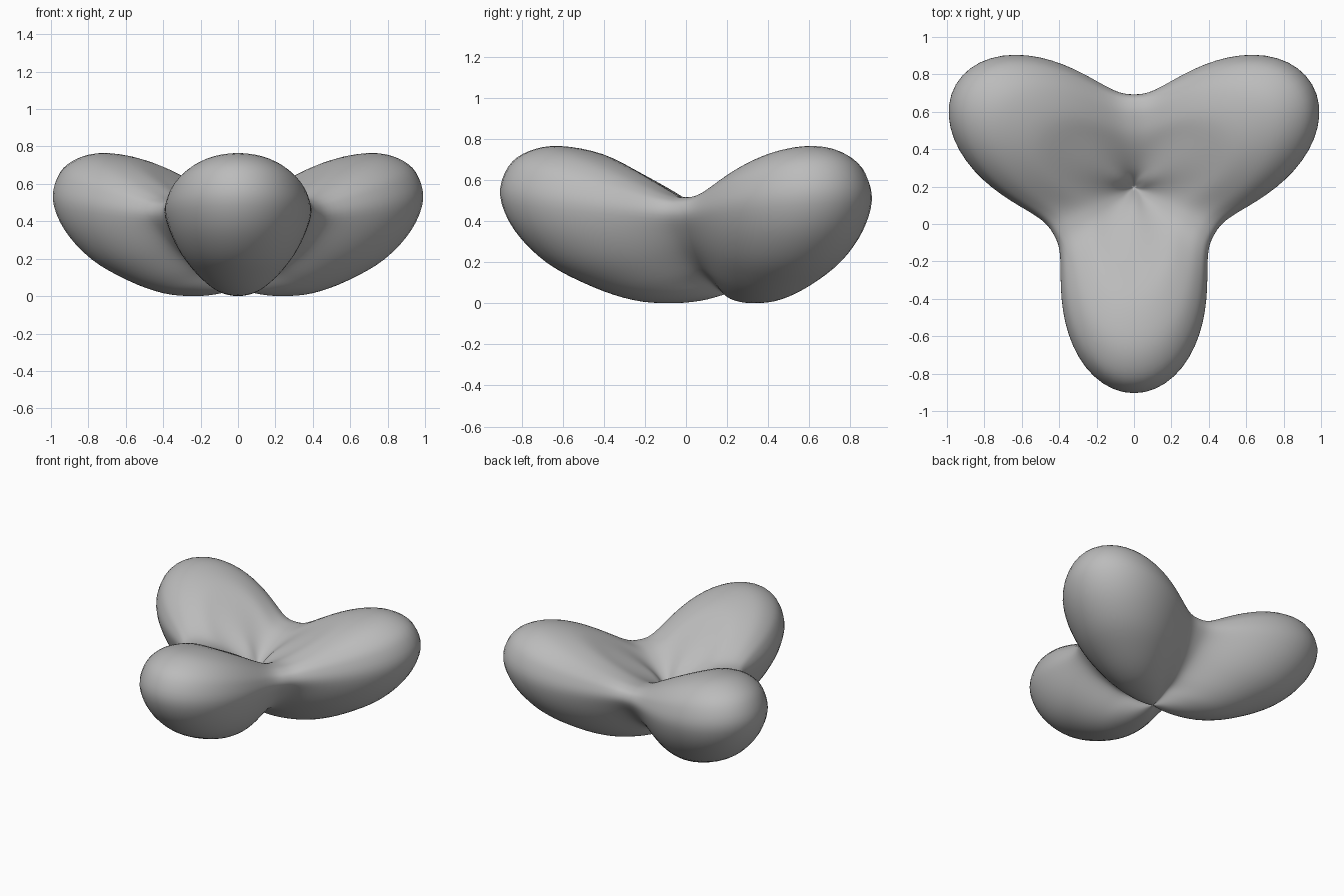
import bpy, bmesh
from math import cos, sin, pi, radians
from mathutils import Vector

if "Cube" in bpy.data.objects:
    bpy.data.objects.remove(bpy.data.objects["Cube"])

# Radius and height, from the bottom pole over the outside to the top pit
LOBE = [(0, .05), (.12, .018), (.27, .005), (.45, .02), (.65, .085), (.87, .2),
        (1.03, .36), (1.1, .53), (1.06, .67), (.96, .745), (.81, .77),
        (.6, .73), (.4, .63), (.2, .515), (.08, .42), (0, .29)]
VALLEY = [(0, .05), (.04, .06), (.09, .08), (.15, .11), (.25, .16), (.36, .25),
          (.44, .34), (.495, .43), (.485, .49), (.44, .515), (.38, .52),
          (.29, .505), (.2, .465), (.1, .4), (.04, .34), (0, .29)]
CENTRE_Y = 0.2
SEGMENTS = 120
STEPS = 4


def smooth_profile(points):
    """Catmull-Rom curve through the points."""
    p = [Vector(q) for q in points]
    p = [2 * p[0] - p[1]] + p + [2 * p[-1] - p[-2]]
    out = []
    for a, b, c, d in zip(p, p[1:], p[2:], p[3:]):
        for i in range(STEPS):
            t = i / STEPS
            out.append(b + 0.5 * t * (c - a + t * (2 * a - 5 * b + 4 * c - d
                       + t * (3 * (b - c) + d - a))))
    return out + [p[-2]]


lobe, valley = smooth_profile(LOBE), smooth_profile(VALLEY)
bm = bmesh.new()

# Rings that swing between the lobe and valley profiles three times per turn,
# with fuller lobes towards the bottom
rings = []
for k, (ridge, dip) in enumerate(zip(lobe[1:-1], valley[1:-1])):
    power = 1 + 0.25 * min(1, 2 * k / len(lobe)) ** 2
    ring = []
    for i in range(SEGMENTS):
        a = 2 * pi * i / SEGMENTS
        weight = (cos(1.5 * a) ** 2) ** power
        r, z = dip.lerp(ridge, weight)
        turn = a - pi / 2
        ring.append(bm.verts.new((r * cos(turn), CENTRE_Y + r * sin(turn), z)))
    rings.append(ring)

bottom = bm.verts.new((0, CENTRE_Y, lobe[0].y))
top = bm.verts.new((0, CENTRE_Y, lobe[-1].y))
for i in range(SEGMENTS):
    j = (i + 1) % SEGMENTS
    for low, high in zip(rings, rings[1:]):
        bm.faces.new((low[i], low[j], high[j], high[i]))
    bm.faces.new((bottom, rings[0][j], rings[0][i]))
    bm.faces.new((top, rings[-1][i], rings[-1][j]))
bmesh.ops.recalc_face_normals(bm, faces=bm.faces)

# Centre the body and stand it on the ground
ys, zs = zip(*(v.co.yz for v in bm.verts))
bmesh.ops.translate(bm, verts=bm.verts,
                    vec=(0, -(max(ys) + min(ys)) / 2, -min(zs)))

mesh = bpy.data.meshes.new("three_lobed_body")
bm.to_mesh(mesh)
bm.free()
body = bpy.data.objects.new("three_lobed_body", mesh)
bpy.context.collection.objects.link(body)

# Plain grey material
grey = bpy.data.materials.new("grey")
grey.use_nodes = True
colour = (0.5, 0.5, 0.5, 1)
grey.diffuse_color = colour
grey.node_tree.nodes["Principled BSDF"].inputs["Base Color"].default_value = colour
mesh.materials.append(grey)

bpy.context.view_layer.objects.active = body
body.select_set(True)
bpy.ops.object.shade_smooth_by_angle(angle=radians(60))
